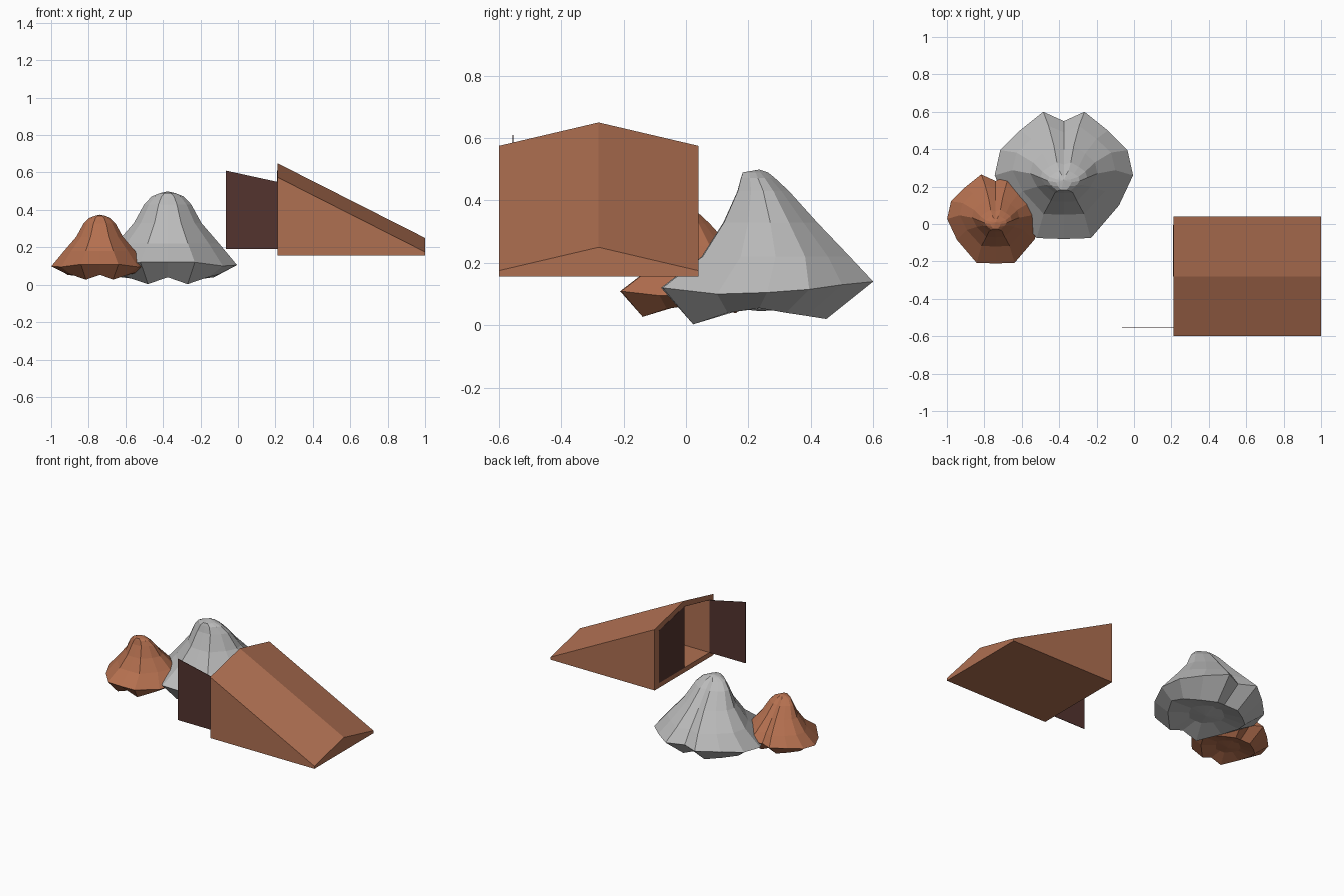
import bpy, bmesh

if "Cube" in bpy.data.objects:
    bpy.data.objects.remove(bpy.data.objects["Cube"])


def material(name, rgb):
    m = bpy.data.materials.new(name)
    m.diffuse_color = (*rgb, 1)
    m.use_nodes = True
    m.node_tree.nodes["Principled BSDF"].inputs["Base Color"].default_value = m.diffuse_color
    return m


GREY = material("grey stone", (0.50, 0.50, 0.50))
RUST = material("rust stone", (0.46, 0.162, 0.079))
WOOD = material("brown cladding", (0.43, 0.160, 0.083))
DARK = material("dark door", (0.088, 0.034, 0.028))


def finish(bm, name, mat):
    bmesh.ops.recalc_face_normals(bm, faces=bm.faces)
    me = bpy.data.meshes.new(name)
    bm.to_mesh(me)
    bm.free()
    me.materials.append(mat)
    ob = bpy.data.objects.new(name, me)
    bpy.context.collection.objects.link(ob)
    return ob


def bridge(bm, a, b):
    n = len(a)
    for i in range(n):
        bm.faces.new((a[i], a[(i + 1) % n], b[(i + 1) % n], b[i]))


# Rocks: half an outline from back to front, mirrored, lofted through rings
HALF = [(0, .30), (.11, .35), (.235, .25), (.34, .145),
        (.37, .01), (.295, -.15), (.145, -.325), (0, -.33)]
RIM_Z = [.135, .14, .13, .115, .105, .10, .12, .12]
FOOT_Z = [.045, .02, .03, .04, .055, .04, .003, .04]
# half width, front y, back y, height (number, or one height per outline point)
RINGS = [(.12, .14, .35, .055), (.27, .02, .45, FOOT_Z), (.37, -.08, .60, RIM_Z),
         (.275, .05, .525, .22), (.18, .12, .42, .33), (.125, .165, .33, .43),
         (.085, .176, .285, .472), (.04, .182, .263, .49)]


def rock(name, mat, cx, cy, cz, s):
    bm = bmesh.new()
    order = list(range(8)) + list(range(6, 0, -1))

    def vert(x, y, z):
        return bm.verts.new((cx + s * x, cy + s * (y - .25), cz + s * z))

    loops = []
    for hx, yf, yb, z in RINGS:
        loop = []
        for k, i in enumerate(order):
            ox, oy = HALF[i]
            side = 1 if k < 8 else -1
            loop.append(vert(side * ox / .37 * hx,
                             yf + (yb - yf) * (oy + .33) / .68,
                             z[i] if isinstance(z, list) else z))
        loops.append(loop)
    for a, b in zip(loops, loops[1:]):
        bridge(bm, a, b)
    # close the underside and the summit
    for loop, tip in ((loops[0], vert(0, .24, .045)), (loops[-1], vert(0, .235, .499))):
        for i in range(len(loop)):
            bm.faces.new((loop[i], loop[(i + 1) % len(loop)], tip))
    return finish(bm, name, mat)


rock("large_rock", GREY, -.375, .25, 0, 1.0)
rock("small_rock", RUST, -.74, .02, .025, .7)

# Cellar shell: hollow wedge with a gabled roof, open at the tall end
YC, X0, X1, X_IN = -.28, .21, 1.0, .91
SLOPE = (.65 - .25) / (X1 - X0)
bm = bmesh.new()


def section(x, half, floor, eave, ridge):
    drop = SLOPE * (x - X0)
    pts = [(-half, floor), (half, floor), (half, eave - drop),
           (0, ridge - drop), (-half, eave - drop)]
    return [bm.verts.new((x, YC + y, z)) for y, z in pts]


outer = section(X0, .32, .157, .575, .65)
outer_end = section(X1, .32, .157, .575, .65)
inner = section(X0, .275, .19, .55, .61)
inner_end = section(X_IN, .275, .19, .55, .61)
bridge(bm, outer, outer_end)
bridge(bm, inner, inner_end)
bridge(bm, outer, inner)
bm.faces.new(outer_end)
bm.faces.new(inner_end)
finish(bm, "cellar_shell", WOOD)


# Door leaves: thin sheets, one shut and one swung open a quarter turn
def door(name, hinge, free):
    bm = bmesh.new()
    pts = [(*hinge, .19), (*free, .19), (*free, .61), (*hinge, .55)]
    bm.faces.new([bm.verts.new(p) for p in pts])
    ob = finish(bm, name, DARK)
    mod = ob.modifiers.new("thickness", 'SOLIDIFY')
    mod.thickness = .003
    mod.offset = 0
    return ob


door("closed_door", (X0, YC + .275), (X0, YC))
door("open_door", (X0, YC - .275), (X0 - .275, YC - .275))
